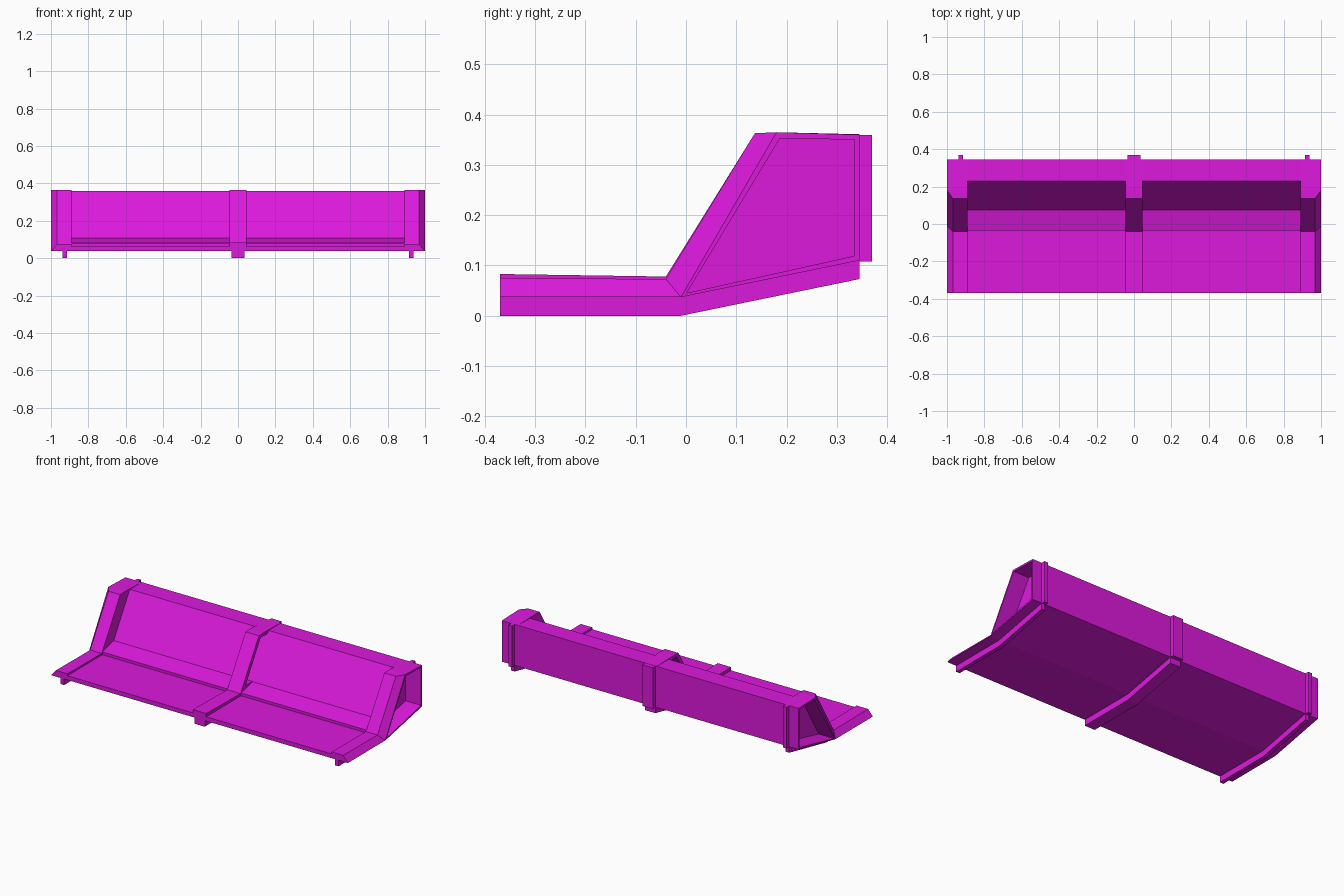
import bpy, bmesh
from mathutils import Vector

if "Cube" in bpy.data.objects:
    bpy.data.objects.remove(bpy.data.objects["Cube"])

mat = bpy.data.materials.new("magenta")
mat.diffuse_color = (0.72, 0.01, 0.72, 1)
mat.use_nodes = True
mat.node_tree.nodes["Principled BSDF"].inputs["Base Color"].default_value = mat.diffuse_color

def finish(bm, name, mirror=False):
    bmesh.ops.remove_doubles(bm, verts=bm.verts, dist=1e-5)
    bmesh.ops.recalc_face_normals(bm, faces=bm.faces)
    me = bpy.data.meshes.new(name)
    bm.to_mesh(me)
    bm.free()
    ob = bpy.data.objects.new(name, me)
    bpy.context.collection.objects.link(ob)
    me.materials.append(mat)
    if mirror:
        ob.modifiers.new("mirror", 'MIRROR')
    return ob

def loft(bm, rings):
    """Join (x, yz profile) rings with quads; returns rows of vertices."""
    rows = [[bm.verts.new((x, y, z)) for y, z in pts] for x, pts in rings]
    for a, b in zip(rows, rows[1:]):
        for i in range(len(a)):
            j = (i + 1) % len(a)
            bm.faces.new((a[i], a[j], b[j], b[i]))
    return rows

def prism(name, pts, x0, x1, mirror=False):
    bm = bmesh.new()
    rows = loft(bm, [(x0, pts), (x1, pts)])
    bm.faces.new(rows[0])
    bm.faces.new(rows[1])
    return finish(bm, name, mirror)

# Floor, ramp and sloped back wall
prism("floor_and_back", [(-.37, .037), (-.37, .063), (-.035, .063), (-.035, .08),
      (.075, .107), (.23, .36), (.345, .36), (.345, .11), (-.01, .037)], -.893, .893)

# Centre rib: floor strip plus a slanted bar standing clear of the back wall
prism("centre_rib", [(-.37, .037), (-.37, .083), (-.04, .078), (.137, .363), (.18, .365),
      (.345, .361), (.345, .345), (.154, .345), (.008, .108), (.345, .108), (-.01, .037)],
      -.045, .045)

# End frames: chamfered outer edge, deep recess on the outside
inner = [(-.37, .037), (-.37, .075), (-.04, .073), (.137, .363), (.18, .365),
         (.345, .36), (.345, .11), (-.01, .037)]
outer = [(-.37, .037), (-.37, .037), (-.01, .037), (.18, .365), (.18, .365),
         (.345, .36), (.345, .11), (-.01, .037)]
bm = bmesh.new()
rows = loft(bm, [(.89, inner), (.968, inner), (1, outer)])
bm.faces.new(rows[0])
cap = bm.faces.new([rows[2][i] for i in (2, 3, 5, 6)])
bm.normal_update()
bmesh.ops.inset_individual(bm, faces=[cap], thickness=.014)
ext = bmesh.ops.extrude_face_region(bm, geom=[cap])
bmesh.ops.delete(bm, geom=[cap], context='FACES_ONLY') if cap.is_valid else None
for v in ext["geom"]:
    if isinstance(v, bmesh.types.BMVert):
        v.co += Vector((-.105, 0, 0))
finish(bm, "end_frame", True)

# Bent runners underneath and posts behind
runner = [(-.37, 0), (-.37, .04), (-.01, .04), (.345, .112), (.345, .073), (-.01, 0)]
post = [(.34, .108), (.34, .36), (.37, .359), (.37, .108)]
for name, x0, x1, mir in (("centre", -.035, .035, False), ("side", .913, .937, True)):
    prism(name + "_runner", runner, x0, x1, mir)
    prism(name + "_post", post, x0, x1, mir)
